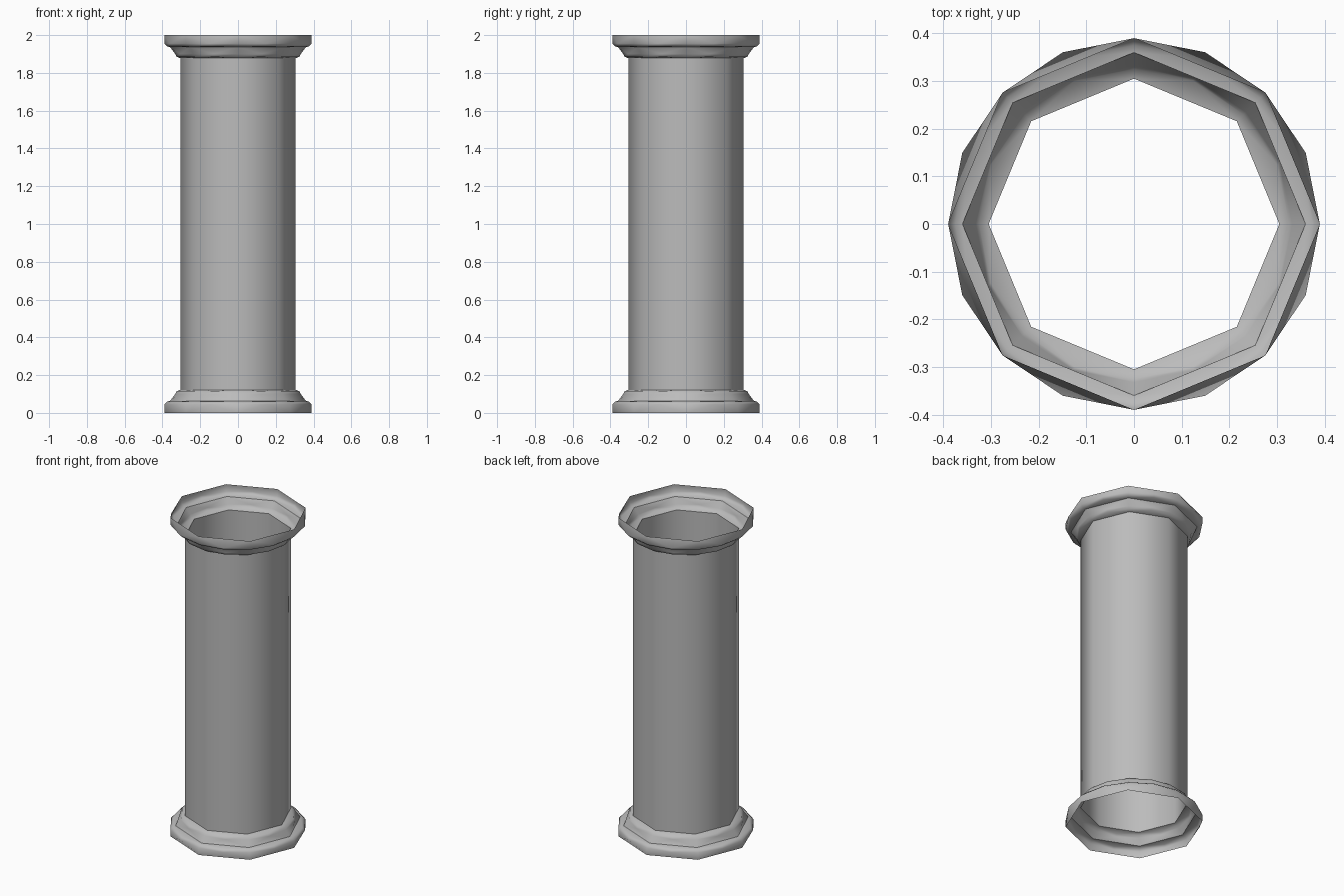
import bpy
import bmesh
from math import cos, sin, tau, radians

cube = bpy.data.objects.get("Cube")
if cube:
    bpy.data.objects.remove(cube)

# Plain stone colour
stone = bpy.data.materials.new("grey_stone")
stone.use_nodes = True
grey = (0.5, 0.5, 0.5, 1)
stone.diffuse_color = grey
stone.node_tree.nodes["Principled BSDF"].inputs["Base Color"].default_value = grey


def bridge(bm, low, high):
    """Join two stacked rings; one may have twice as many sides."""
    n, m = len(low), len(high)
    if n == m:
        for i in range(n):
            j = (i + 1) % n
            bm.faces.new((low[i], low[j], high[j], high[i]))
        return
    coarse, fine = (low, high) if n < m else (high, low)
    k = len(coarse)
    for i in range(k):
        a, b = coarse[i], coarse[(i + 1) % k]
        f0, f1, f2 = (fine[(2 * i + s) % (2 * k)] for s in range(3))
        for tri in ((a, b, f1), (a, f1, f0), (b, f2, f1)):
            bm.faces.new(tri if coarse is low else tri[::-1])


def lathe(name, profile):
    """Turn (sides, radius, height) rings into an open shell."""
    bm = bmesh.new()
    rings = [[bm.verts.new((r * cos(tau * i / n), r * sin(tau * i / n), z))
              for i in range(n)] for n, r, z in profile]
    for low, high in zip(rings, rings[1:]):
        bridge(bm, low, high)
    mesh = bpy.data.meshes.new(name)
    bm.to_mesh(mesh)
    bm.free()
    mesh.materials.append(stone)
    obj = bpy.data.objects.new(name, mesh)
    bpy.context.collection.objects.link(obj)
    bpy.ops.object.select_all(action="DESELECT")
    obj.select_set(True)
    bpy.context.view_layer.objects.active = obj
    bpy.ops.object.shade_smooth_by_angle(angle=radians(50))


# Base moulding from the floor up, and the same moulding upside down as capital
moulding = [(8, 0.39, 0), (16, 0.39, 0.045), (16, 0.375, 0.06),
            (8, 0.36, 0.063), (16, 0.332, 0.1), (16, 0.325, 0.115),
            (8, 0.305, 0.122)]
lathe("base", moulding)
lathe("capital", [(n, r, 2 - z) for n, r, z in reversed(moulding)])

# Hollow shaft
lathe("shaft", [(8, 0.305, 0.122), (8, 0.305, 1.878)])
